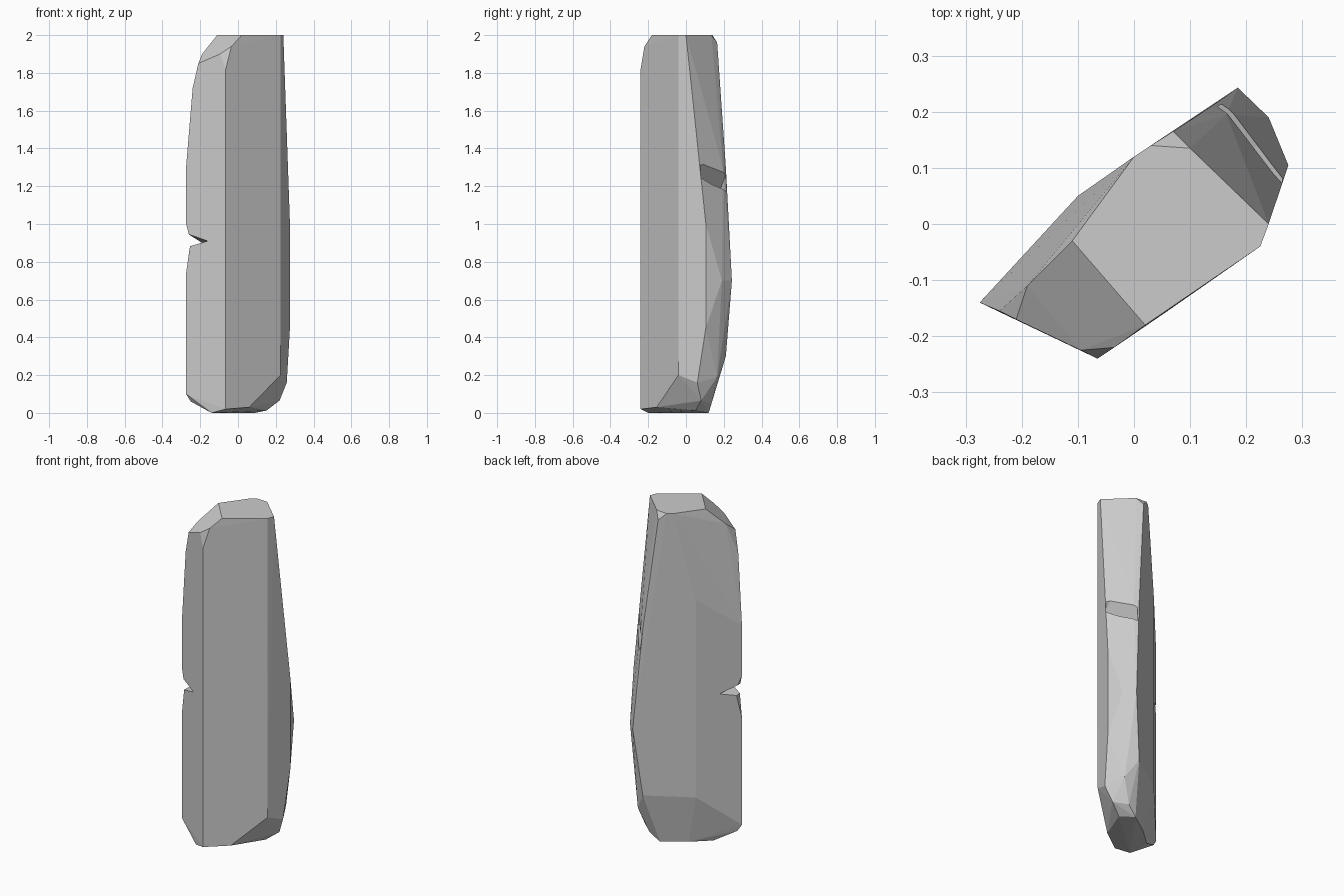
import bpy, bmesh, math

if "Cube" in bpy.data.objects:
    bpy.data.objects.remove(bpy.data.objects["Cube"])


def hull(name, points):
    """Make a faceted stone block from its corner points."""
    bm = bmesh.new()
    for p in points:
        bm.verts.new(p)
    res = bmesh.ops.convex_hull(bm, input=bm.verts[:])
    junk = {v for v in res["geom_interior"] + res["geom_unused"]
            if isinstance(v, bmesh.types.BMVert)}
    bmesh.ops.delete(bm, geom=list(junk), context='VERTS')
    bmesh.ops.dissolve_limit(bm, angle_limit=math.radians(1.5),
                             verts=bm.verts[:], edges=bm.edges[:])
    bmesh.ops.recalc_face_normals(bm, faces=bm.faces[:])
    mesh = bpy.data.meshes.new(name)
    bm.to_mesh(mesh)
    bm.free()
    obj = bpy.data.objects.new(name, mesh)
    bpy.context.collection.objects.link(obj)
    return obj


def carve(target, points):
    """Cut a chip out of the stone."""
    cutter = hull("chip_cutter", points)
    cutter.hide_render = True
    mod = target.modifiers.new("chip", 'BOOLEAN')
    mod.operation = 'DIFFERENCE'
    mod.solver = 'EXACT'
    mod.object = cutter
    bpy.context.view_layer.objects.active = target
    bpy.ops.object.modifier_apply(modifier=mod.name)
    bpy.data.objects.remove(cutter)


# Standing stone: corners grouped from the top down to the base
top = [(-.11, -.03, 2), (.02, -.18, 2), (.225, -.04, 2), (.24, 0, 2),
       (.10, .135, 2), (.03, .14, 2), (0, .12, 2)]
shoulder = [(-.035, -.22, 1.94), (-.095, -.225, 1.9), (-.21, -.17, 1.85),
            (-.19, -.11, 1.9), (-.065, -.24, 1.82), (-.24, -.155, 1.72),
            (.07, .165, 1.96)]
middle = [(-.275, -.14, 1.3), (-.1, .05, 1.48), (.26, .065, 1.4),
          (.165, .195, 1.3), (.14, .211, 1.3),
          (.275, .105, 1.0), (.275, .105, .45),
          (.24, .19, .7), (.185, .243, .7)]
base = [(-.1, .05, .29), (.14, .211, .3), (.225, -.04, .2), (.258, .06, .16),
        (.205, .165, .19), (-.275, -.14, .1), (-.25, -.13, .06),
        (.22, .08, .065), (.15, .135, .05), (.15, .05, .012),
        (.06, -.155, .03), (-.065, -.24, .02), (-.14, -.2, 0),
        (-.14, -.06, 0), (-.04, .03, 0), (.09, .12, 0)]
stone = hull("standing_stone", top + shoulder + middle + base)

# Right crack, running from the front edge across to the back
carve(stone, [(.225, -.04, 1.21), (.02, .13, 1.045),
              (.285, .14, 1.26), (.285, .14, 1.37),
              (.28, .29, 1.285), (.28, .29, 1.475)])

# Left chipped edge and the thin crack inside it
carve(stone, [(-.275, -.14, 1.0), (-.275, -.14, .74), (-.25, -.152, .91),
              (-.25, -.113, .91), (-.4, -.16, .9)])
carve(stone, [(-.16, -.196, .91), (-.19, -.046, .9),
              (-.35, -.23, .855), (-.35, -.23, .975),
              (-.35, -.06, .855), (-.35, -.06, .975)])
